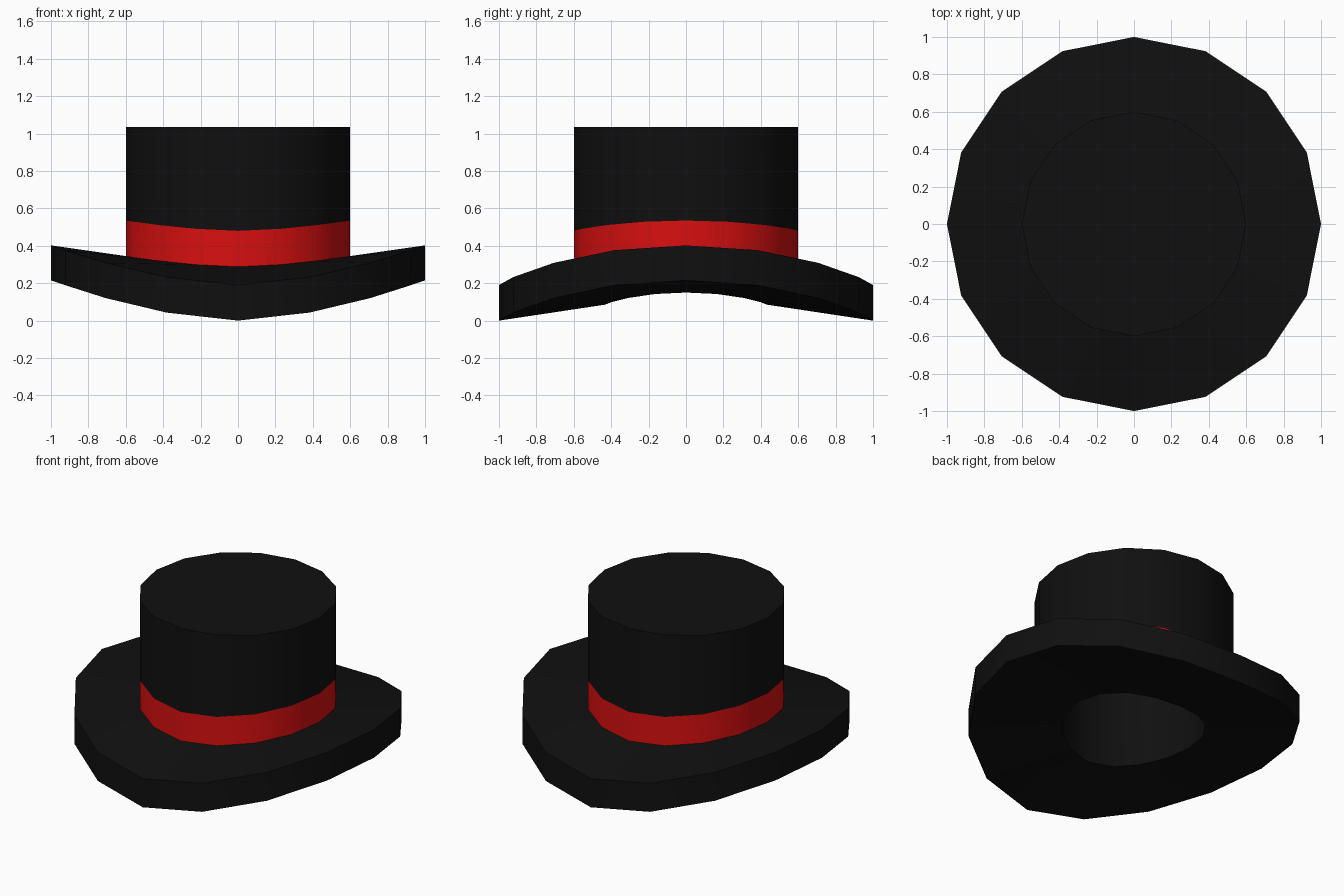
import bpy, bmesh, math

if "Cube" in bpy.data.objects:
    bpy.data.objects.remove(bpy.data.objects["Cube"])

SIDES = 16
# how strongly each step from the x axis to the y axis is lifted (curled brim)
LIFT = [1.0, 0.88, 0.56, 0.2, 0.0]


def material(name, color):
    m = bpy.data.materials.new(name)
    m.diffuse_color = color
    m.use_nodes = True
    m.node_tree.nodes["Principled BSDF"].inputs["Base Color"].default_value = m.diffuse_color
    return m


def ring(bm, r, z, amp):
    verts = []
    for i in range(SIDES):
        a = 2 * math.pi * i / SIDES
        step = min(i % 8, 8 - i % 8)
        verts.append(bm.verts.new((r * math.cos(a), r * math.sin(a), z + amp * LIFT[step])))
    return verts


def lathe(name, profile, mat, cap_start=False, cap_end=False):
    """Join rings given as (radius, height at front, extra height at sides)."""
    bm = bmesh.new()
    rings = [ring(bm, *p) for p in profile]
    for a, b in zip(rings, rings[1:]):
        for i in range(SIDES):
            j = (i + 1) % SIDES
            bm.faces.new((a[i], a[j], b[j], b[i]))
    if cap_start:
        bm.faces.new(rings[0][::-1])
    if cap_end:
        bm.faces.new(rings[-1])
    me = bpy.data.meshes.new(name)
    bm.to_mesh(me)
    bm.free()
    ob = bpy.data.objects.new(name, me)
    bpy.context.collection.objects.link(ob)
    me.materials.append(mat)
    bpy.ops.object.select_all(action='DESELECT')
    ob.select_set(True)
    bpy.context.view_layer.objects.active = ob
    bpy.ops.object.shade_smooth_by_angle(angle=math.radians(30))
    return ob


black = material("black_felt", (0.005, 0.005, 0.005, 1))
red = material("red_ribbon", (0.7, 0.005, 0.005, 1))

# hollow inside, underside, rim and top of the curled brim
lathe("brim", [(0.434, 0.85, 0), (0.434, 0.085, 0.065), (1, 0, 0.215),
               (1, 0.19, 0.212), (0.6, 0.288, 0.057)], black, cap_start=True)
# ribbon flush with the crown
lathe("ribbon", [(0.6, 0.288, 0.057), (0.6, 0.48, 0.055)], red)
# crown with flat top
lathe("crown", [(0.6, 0.48, 0.055), (0.6, 1.035, 0)], black, cap_end=True)
